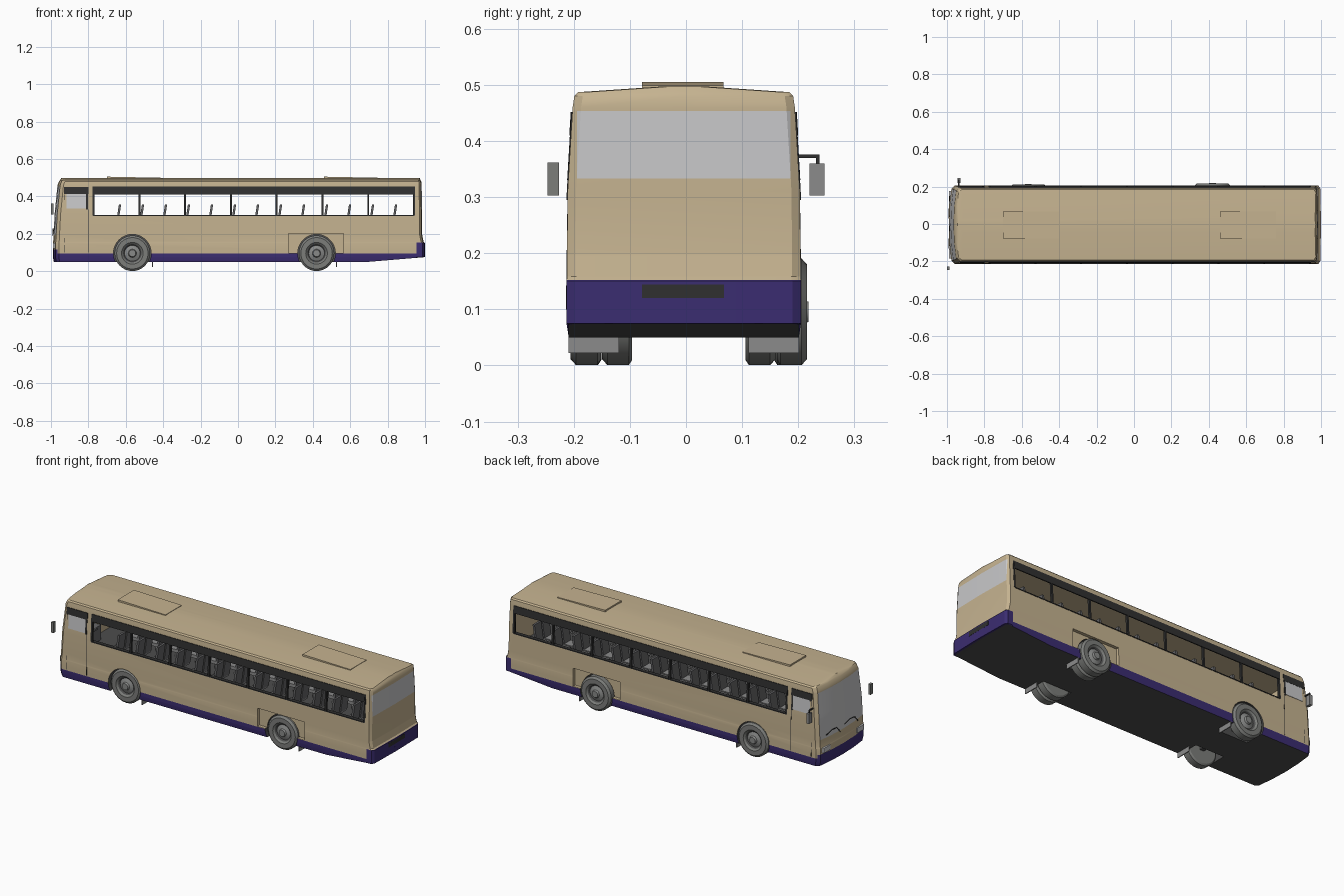
import bpy, bmesh, math
from mathutils import Matrix, Vector

cube = bpy.data.objects.get("Cube")
if cube:
    bpy.data.objects.remove(cube, do_unlink=True)

# Palette
COLOURS = {
    "beige paint": (0.56, 0.45, 0.28), "purple paint": (0.044, 0.026, 0.165),
    "trim black": (0.03, 0.03, 0.03), "underside grey": (0.075, 0.075, 0.075),
    "glass grey": (0.58, 0.58, 0.59), "tyre grey": (0.2, 0.205, 0.195),
    "rim grey": (0.25, 0.255, 0.25), "seat grey": (0.13, 0.13, 0.135),
    "flap grey": (0.26, 0.26, 0.26),
}
MATS = []
for title, rgb in COLOURS.items():
    m = bpy.data.materials.new(title)
    m.use_nodes = True
    m.diffuse_color = (*rgb, 1)
    m.node_tree.nodes["Principled BSDF"].inputs["Base Color"].default_value = (*rgb, 1)
    MATS.append(m)
BEIGE, PURPLE, BLACK, UNDER, GLASS, TYRE, RIM, SEAT, FLAP = range(len(MATS))


def finish(name, bm, mat=None):
    """Turn a bmesh into an object; mat=None keeps per-face colours."""
    me = bpy.data.meshes.new(name)
    bm.to_mesh(me)
    bm.free()
    for m in (MATS if mat is None else [MATS[mat]]):
        me.materials.append(m)
    ob = bpy.data.objects.new(name, me)
    bpy.context.collection.objects.link(ob)
    return ob


def hulls(name, groups, mat):
    """One object made of convex solids, each given by its corner points."""
    bm = bmesh.new()
    for pts in groups:
        vs = [bm.verts.new(p) for p in pts]
        bmesh.ops.convex_hull(bm, input=vs)
    bmesh.ops.recalc_face_normals(bm, faces=bm.faces)
    return finish(name, bm, mat)


def block(x0, x1, y0, y1, z0, z1, lean=0):
    return [(x + (lean if z == z1 else 0), y, z)
            for x in (x0, x1) for y in (y0, y1) for z in (z0, z1)]


def smooth(ob, angle=30):
    bpy.ops.object.select_all(action="DESELECT")
    ob.select_set(True)
    bpy.context.view_layer.objects.active = ob
    bpy.ops.object.shade_smooth_by_angle(angle=math.radians(angle))


# Body levels: height, half width, driving end x, rear end x
MID = -0.004
LEVELS = [(.05, .205, -.985, .99), (.075, .209, -.99, 1), (.15, .209, -.99, 1),
          (.158, .208, -.988, .992), (.2, .208, -.986, .984), (.31, .207, -.98, .984),
          (.46, .198, -.965, .982), (.48, .195, -.957, .98), (.487, .188, -.952, .976),
          (.497, .04, -.945, .972)]


def side(z):
    """Half width of the body at a height."""
    for a, b in zip(LEVELS, LEVELS[1:]):
        if z <= b[0]:
            return a[1] + (b[1] - a[1]) * (z - a[0]) / (b[0] - a[0])
    return LEVELS[-1][1]


def wall_plate(x0, x1, z0, z1, s, out=.003, depth=.006):
    return [(x, MID + s * (side(z) + o), z)
            for x in (x0, x1) for z in (z0, z1) for o in (out, out - depth)]


# Body shell: stacked plan outlines
bm = bmesh.new()
rings = []
for z, w, xf, xr in LEVELS:
    half = [(xr - .004, w - .015), (xr - .014, w), (xf + .032, w),
            (xf + .014, w - .016), (xf + .004, w * .5)]
    plan = [(xr, 0)] + half + [(xf, 0)] + [(x, -y) for x, y in reversed(half)]
    rings.append([bm.verts.new((x, y + MID, z)) for x, y in plan])
for lo, hi in zip(rings, rings[1:]):
    for i in range(len(lo)):
        j = (i + 1) % len(lo)
        bm.faces.new((lo[i], lo[j], hi[j], hi[i]))
bm.faces.new(rings[0])
bm.faces.new(rings[-1])
bmesh.ops.recalc_face_normals(bm, faces=bm.faces)

# Cut colour borders into the shell
CUTS = [(2, z) for z in (.095, .115, .152, .195, .333, .453)]
CUTS += [(0, x) for x in (-.965, .7, .955)] + [(1, MID + .19), (1, MID - .19)]
for axis, at in CUTS:
    p = Vector((0, 0, 0))
    p[axis] = at
    n = Vector((0, 0, 0))
    n[axis] = 1
    bmesh.ops.bisect_plane(bm, geom=bm.verts[:] + bm.edges[:] + bm.faces[:],
                           plane_co=p, plane_no=n)
for f in bm.faces:
    c, n = f.calc_center_median(), f.normal
    skirt = .152 if c.x > .955 else .115 if c.x < -.965 else .095
    if n.z < -.8 and c.z < .07:
        f.material_index = UNDER
    elif c.z < skirt:
        f.material_index = PURPLE
    elif n.x > .7 and .333 < c.z < .453 and abs(c.y - MID) < .19:
        f.material_index = GLASS
    elif n.x < -.8 and .195 < c.z < .453:
        f.material_index = GLASS
# Rising tail underside
for v in bm.verts:
    if v.co.z < .06 and v.co.x > .7:
        v.co.z += .025 * (v.co.x - .7) / .3
bm.normal_update()
body = finish("body_shell", bm)


def carve(b, mat, floor=None):
    """Subtract a cutter; its colour lines the opening."""
    b.normal_update()
    bmesh.ops.recalc_face_normals(b, faces=b.faces)
    for f in b.faces:
        f.material_index = floor if floor is not None and f.normal.z < -.8 else mat
    cutter = finish("cutter", b)
    cutter.hide_render = True
    mod = body.modifiers.new("cut", "BOOLEAN")
    mod.operation, mod.solver, mod.object = "DIFFERENCE", "EXACT", cutter
    bpy.context.view_layer.objects.active = body
    bpy.ops.object.modifier_apply(modifier=mod.name)
    bpy.data.objects.remove(cutter, do_unlink=True)


def box_cutter(*bounds):
    b = bmesh.new()
    x0, x1, y0, y1, z0, z1 = bounds
    bmesh.ops.create_cube(b, size=1, matrix=(
        Matrix.Translation(((x0 + x1) / 2, (y0 + y1) / 2, (z0 + z1) / 2))
        @ Matrix.Diagonal((x1 - x0, y1 - y0, z1 - z0, 1))))
    return b


def drum_cutter(x, y, z, radius, depth):
    b = bmesh.new()
    bmesh.ops.create_cone(b, cap_ends=True, segments=32, radius1=radius, radius2=radius,
                          depth=depth, matrix=(Matrix.Translation((x, y, z))
                                               @ Matrix.Rotation(math.pi / 2, 4, "X")))
    return b


# Cabin, side window openings, wheel recesses and arches
AXLES = (-.565, .42)
carve(box_cutter(-.91, .965, MID - .184, MID + .184, .205, .475), BEIGE, UNDER)
carve(box_cutter(-.775, .94, -.3, .3, .298, .452), BLACK)
for s in (-1, 1):
    carve(box_cutter(.27, .565, *sorted((MID + s * .19, MID + s * .3)), .098, .2), BEIGE)
    for x in AXLES:
        carve(drum_cutter(x, s * .19, .0955, .101, .2), UNDER)
smooth(body)

# Side glazing: dark vent bands, posts, sills and cab windows
POSTS = [-.772 + .2447 * i for i in range(8)]
bands, posts, cab_glass, seams = [], [], [], []
for s in (-1, 1):
    bands += [wall_plate(-.775, .94, .41, .452, s), wall_plate(-.93, -.8, .412, .45, s)]
    posts += [wall_plate(x - .005, x + .005, .298, .452, s, .002, .012) for x in POSTS]
    posts += [wall_plate(-.775, .94, .295, .3, s, .002),
              wall_plate(-.812, -.802, .33, .45, s, .002)]
    cab_glass.append(wall_plate(-.918, -.812, .335, .412, s, .002))
    seams += [wall_plate(-.803, -.8, .1, .33, s, .001, .004),
              wall_plate(-.93, -.927, .1, .41, s, .001, .004)]
hulls("window_vent_bands", bands, BLACK)
hulls("window_posts", posts, BLACK)
hulls("cab_side_windows", cab_glass, GLASS)
hulls("door_seams", seams, BLACK)

# Seats: pairs either side of the aisle
cushions, backs = [], []
for i in range(13):
    x = -.645 + .123 * i
    for y in (-.138, -.068, .06, .13):
        cushions += [block(x - .055, x, y - .03, y + .03, .24, .258),
                     block(x - .03, x - .02, y - .01, y + .01, .204, .24)]
        backs.append(block(x - .008, x + .004, y - .03, y + .03, .25, .355, .016))
hulls("seat_cushions", cushions, FLAP)
hulls("seat_backs", backs, SEAT)
hulls("driver_console", [block(-.905, -.86, -.17, 0, .206, .29),
                         block(-.85, -.84, -.15, -.06, .29, .3)], SEAT)

# Roof hatches: wedges open at one end
hulls("roof_hatches", [[(x0 + dx, y, z) for y in (-.078, .067)
                        for dx, z in ((0, .49), (0, .505), (.3, .49), (.3, .499))]
                       for x0 in (-.7, .46)], BEIGE)


# Wheels: lathed tyre and dished rim
def wheel(name, x, y, s):
    profile = [(0, .03), (.018, .03), (.022, .02), (.042, .012), (.049, .02), (.058, .028),
               (.084, .028), (.095, .018), (.095, -.02), (.086, -.026), (0, -.026)]
    b = bmesh.new()
    vs = [b.verts.new((r, s * d, 0)) for r, d in profile]
    es = [b.edges.new(e) for e in zip(vs, vs[1:])]
    bmesh.ops.spin(b, geom=vs + es, axis=(0, 1, 0), cent=(0, 0, 0),
                   angle=math.tau, steps=32, use_duplicate=False)
    bmesh.ops.remove_doubles(b, verts=b.verts, dist=.0001)
    b.normal_update()
    bmesh.ops.recalc_face_normals(b, faces=b.faces)
    for f in b.faces:
        c = f.calc_center_median()
        r = math.hypot(c.x, c.z)
        f.material_index = TYRE if r > .05 else UNDER if r > .043 else RIM
    ob = finish(name, b)
    ob.location = (x, y, .0955)
    smooth(ob)


for s, tag in ((1, "left"), (-1, "right")):
    wheel("front_wheel_" + tag, AXLES[0], .003 + s * .18, s)
    wheel("rear_wheel_outer_" + tag, AXLES[1], .005 + s * .183, s)
    wheel("rear_wheel_inner_" + tag, AXLES[1], .005 + s * .127, s)
hulls("mud_flaps", [block(x + .105, x + .11, MID + s * .16 - .045, MID + s * .16 + .045, .022, .06)
                    for x in AXLES for s in (-1, 1)], FLAP)
hulls("axles", [block(x - .012, x + .012, -.17, .17, .08, .104) for x in AXLES], UNDER)

# Mirrors: a set-back one on a bent arm, a slim one at the nose
hulls("mirror_left", [block(-.945, -.928, .22, .247, .303, .36)], FLAP)
hulls("mirror_arm_left", [block(-.94, -.934, .185, .238, .37, .376),
                          block(-.94, -.934, .232, .238, .355, .376)], BLACK)
hulls("mirror_right", [block(-1, -.986, -.247, -.226, .303, .362)], TYRE)

# Tail plate and bumper latch, headlamps, wipers
hulls("tail_plate", [block(.997, 1.0, -.078, .068, .12, .144)], BLACK)
hulls("tail_latch", [block(.997, 1.0, -.03, .018, .082, .104)], PURPLE)
hulls("headlamps", [block(-.989, -.975, s * .15 - .03 + MID, s * .15 + .03 + MID, .122, .15)
                    for s in (-1, 1)], GLASS)
cu = bpy.data.curves.new("wipers", "CURVE")
cu.dimensions, cu.bevel_depth, cu.bevel_resolution = "3D", .002, 1
for y in (-.13, .03):
    sp = cu.splines.new("POLY")
    path = [(-.99, y, .19), (-.989, y + .03, .225), (-.988, y + .07, .228), (-.986, y + .12, .215)]
    sp.points.add(len(path) - 1)
    for p, co in zip(sp.points, path):
        p.co = (*co, 1)
cu.materials.append(MATS[BLACK])
bpy.context.collection.objects.link(bpy.data.objects.new("wipers", cu))
